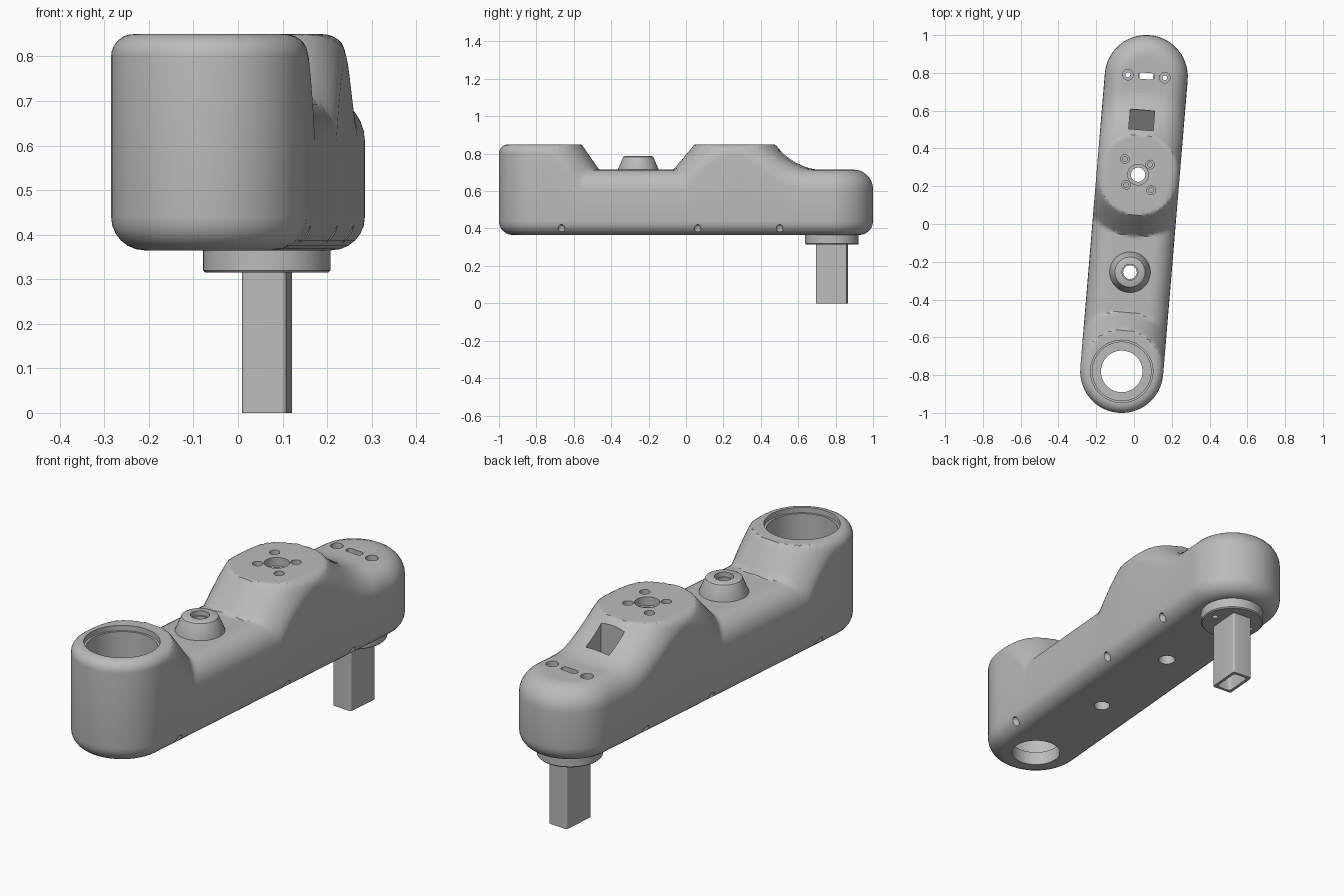
import bpy, bmesh, math
from mathutils import Matrix

if "Cube" in bpy.data.objects:
    bpy.data.objects.remove(bpy.data.objects["Cube"])

TILT = -math.radians(4.76)          # arm leans off the y axis
R, L = 0.22, 0.783                  # arm half width, half distance between end centres
Z0, LOW, HIGH = 0.365, 0.715, 0.85  # underside, deck and raised tops
HILL = 0.262

grey = bpy.data.materials.new("plain grey")
grey.diffuse_color = (0.5, 0.5, 0.5, 1)
grey.use_nodes = True
grey.node_tree.nodes["Principled BSDF"].inputs["Base Color"].default_value = grey.diffuse_color


def finish(name, bm):
    bmesh.ops.recalc_face_normals(bm, faces=bm.faces)
    me = bpy.data.meshes.new(name)
    bm.to_mesh(me)
    bm.free()
    me.materials.append(grey)
    ob = bpy.data.objects.new(name, me)
    bpy.context.collection.objects.link(ob)
    ob.rotation_euler.z = TILT
    return ob


def loft(bm, rings, close=False):
    """Skin a list of closed point rings; cap the ends or join them up."""
    vs = [[bm.verts.new(p) for p in ring] for ring in rings]
    n = len(vs[0])
    pairs = list(zip(vs, vs[1:])) + ([(vs[-1], vs[0])] if close else [])
    for a, b in pairs:
        for i in range(n):
            bm.faces.new((a[i], a[(i + 1) % n], b[(i + 1) % n], b[i]))
    if not close:
        bm.faces.new(vs[0])
        bm.faces.new(vs[-1])


def lathe(bm, x, y, profile, n=32):
    loft(bm, [[(x + r * math.cos(k * math.tau / n), y + r * math.sin(k * math.tau / n), z)
               for k in range(n)] for r, z in profile])


def rounded_rect(x, y, w, d, r, z, n=5):
    pts = []
    for q, (sx, sy) in enumerate(((1, 1), (-1, 1), (-1, -1), (1, -1))):
        for k in range(n + 1):
            a = (q + k / n) * math.pi / 2
            pts.append((x + sx * (w / 2 - r) + r * math.cos(a),
                        y + sy * (d / 2 - r) + r * math.sin(a), z))
    return pts


def height(x, y):
    """Deck height with a conical tower flank and a round hill."""
    tower = HIGH - 1.45 * max(0, math.hypot(x, y + L) - 0.222)
    d = math.hypot(x, y - HILL) - 0.215
    if y > HILL:
        t = min(1, max(0, d / 0.24))
        hill = LOW + (HIGH - LOW) * (1 - t) ** 2
    else:
        hill = HIGH - 1.2 * max(0, d)
    return max(LOW, tower, hill)


def stadium():
    """Yields (axis y, direction x, direction y) round the arm outline."""
    n, m = 130, 28
    for k in range(n):
        yield -L + 2 * L * k / n, 1, 0
    for k in range(m):
        a = math.pi * k / m
        yield L, math.cos(a), math.sin(a)
    for k in range(n):
        yield L - 2 * L * k / n, -1, 0
    for k in range(m):
        a = math.pi * (1 + k / m)
        yield -L, math.cos(a), math.sin(a)


OUT = list(stadium())


def edge_radius(y, dx, dy):
    h = height(R * dx, y + R * dy)
    return 0.05 + 0.055 * (HIGH - h) / (HIGH - LOW)


# Arm housing: rounded underside, walls, rounded top edge, then the deck
rings = []
for k in range(7):
    a = k / 6 * math.pi / 2
    d, z = 0.075 * (1 - math.sin(a)), Z0 + 0.075 * (1 - math.cos(a))
    rings.append([((R - d) * dx, y + (R - d) * dy, z) for y, dx, dy in OUT])
for k in range(8):
    a = k / 7 * math.pi / 2
    ring = []
    for y, dx, dy in OUT:
        r = edge_radius(y, dx, dy)
        w = R - r * (1 - math.cos(a))
        px, py = w * dx, y + w * dy
        ring.append((px, py, height(px, py) - r * (1 - math.sin(a))))
    rings.append(ring)
for k in range(1, 11):
    ring = []
    for y, dx, dy in OUT:
        w = (R - edge_radius(y, dx, dy)) * (1 - k / 10)
        px, py = w * dx, y + w * dy
        ring.append((px, py, height(px, py)))
    rings.append(ring)
bm = bmesh.new()
loft(bm, rings)
bm.faces.ensure_lookup_table()
bmesh.ops.delete(bm, geom=[bm.faces[-1]], context='FACES_ONLY')
bmesh.ops.remove_doubles(bm, verts=bm.verts, dist=1e-5)
housing = finish("arm_housing", bm)

# Small boss on the low deck
bm = bmesh.new()
lathe(bm, 0, -0.256, [(0.108, 0.69), (0.108, 0.718), (0.085, 0.772), (0.08, 0.783), (0.07, 0.788)], 40)
boss = finish("deck_boss", bm)

# Collar under the back end
bm = bmesh.new()
lathe(bm, 0, L, [(0.138, 0.315), (0.143, 0.32), (0.143, 0.40)], 64)
collar = finish("collar", bm)

# Hollow rectangular post
bm = bmesh.new()
loft(bm, [rounded_rect(0, L, 0.101, 0.167, 0.01, 0.0), rounded_rect(0, L, 0.101, 0.167, 0.01, 0.33),
          rounded_rect(0, L, 0.073, 0.139, 0.016, 0.33), rounded_rect(0, L, 0.073, 0.139, 0.016, 0.0)],
     close=True)
post = finish("square_post", bm)

# Cutter holding every hole
bm = bmesh.new()
lathe(bm, 0, -L, [(0.11, 0.2), (0.11, 0.43), (0.155, 0.43), (0.155, 0.825), (0.165, 0.825), (0.165, 1)], 64)
lathe(bm, 0, HILL, [(0.038, 0.2), (0.038, 0.81), (0.055, 0.81), (0.055, 1)])
lathe(bm, 0, -0.256, [(0.036, 0.2), (0.036, 0.765), (0.042, 0.765), (0.042, 1)])
for sx, sy, r in ((-1, 1, 0.108), (1, 1, 0.083), (-1, -1, 0.083), (1, -1, 0.108)):
    c = r * math.sqrt(0.5)
    lathe(bm, sx * c, HILL + sy * c, [(0.013, 0.74), (0.013, 0.825), (0.023, 0.825), (0.023, 1)], 24)
for s in (-1, 1):
    lathe(bm, s * 0.098, 0.785, [(0.013, 0.2), (0.013, 0.66), (0.028, 0.66), (0.028, 1)], 24)
    for y in (-0.65, 0.08, 0.52):
        lathe(bm, s * 0.213, y, [(0.021, 0.2), (0.021, 0.395), (0.015, 0.412), (0.006, 0.42)], 20)
loft(bm, [rounded_rect(0, L + 0.003, 0.085, 0.034, 0.014, z) for z in (0.2, 1)])
# sloping-floored window in the back of the hill
loft(bm, [[(x, y, z) for x, y, z in ((-0.07, 0.5, lo), (0.06, 0.5, lo), (0.06, 0.605, hi), (-0.07, 0.605, hi))]
          for lo, hi in ((0.65, 0.735), (1, 1))])
cutter = finish("hole_cutter", bm)
cutter.hide_render = True

for ob in (housing, boss, collar):
    mod = ob.modifiers.new("holes", 'BOOLEAN')
    mod.operation, mod.solver, mod.object = 'DIFFERENCE', 'EXACT', cutter
    bpy.context.view_layer.objects.active = ob
    bpy.ops.object.modifier_apply(modifier=mod.name)
bpy.data.objects.remove(cutter)

# Smooth shading with crisp edges
for ob in (housing, boss, collar, post):
    bpy.ops.object.select_all(action='DESELECT')
    ob.select_set(True)
    bpy.context.view_layer.objects.active = ob
    bpy.ops.object.shade_smooth_by_angle(angle=math.radians(28))
